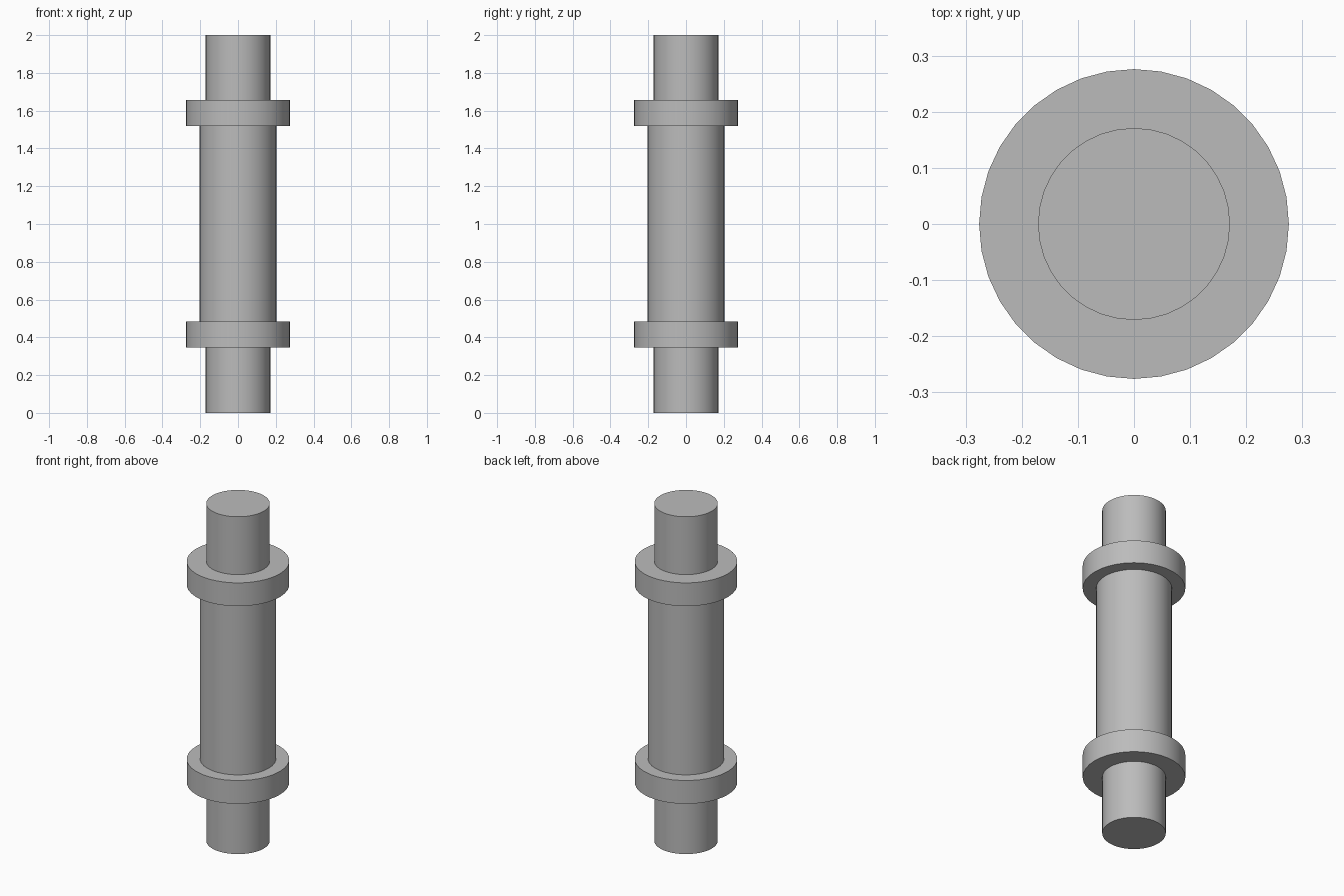
import bpy
import math

cube = bpy.data.objects.get("Cube")
if cube:
    bpy.data.objects.remove(cube, do_unlink=True)

SIDES = 36

grey = bpy.data.materials.new("mid grey")
grey.use_nodes = True
colour = (0.5, 0.5, 0.5, 1.0)
grey.diffuse_color = colour
grey.node_tree.nodes["Principled BSDF"].inputs["Base Color"].default_value = colour


def cylinder(name, radius, bottom, top):
    """Capped upright cylinder between two heights."""
    bpy.ops.mesh.primitive_cylinder_add(
        vertices=SIDES, radius=radius, depth=top - bottom,
        location=(0, 0, (bottom + top) / 2))
    part = bpy.context.object
    part.name = name
    part.data.materials.append(grey)
    bpy.ops.object.shade_smooth_by_angle(angle=math.radians(30))
    return part


# Stub ends
cylinder("lower_end", 0.171, 0.0, 0.347)
cylinder("upper_end", 0.171, 1.657, 2.0)

# Collars
cylinder("lower_collar", 0.276, 0.347, 0.485)
cylinder("upper_collar", 0.276, 1.519, 1.657)

# Main barrel
cylinder("barrel", 0.204, 0.485, 1.519)
